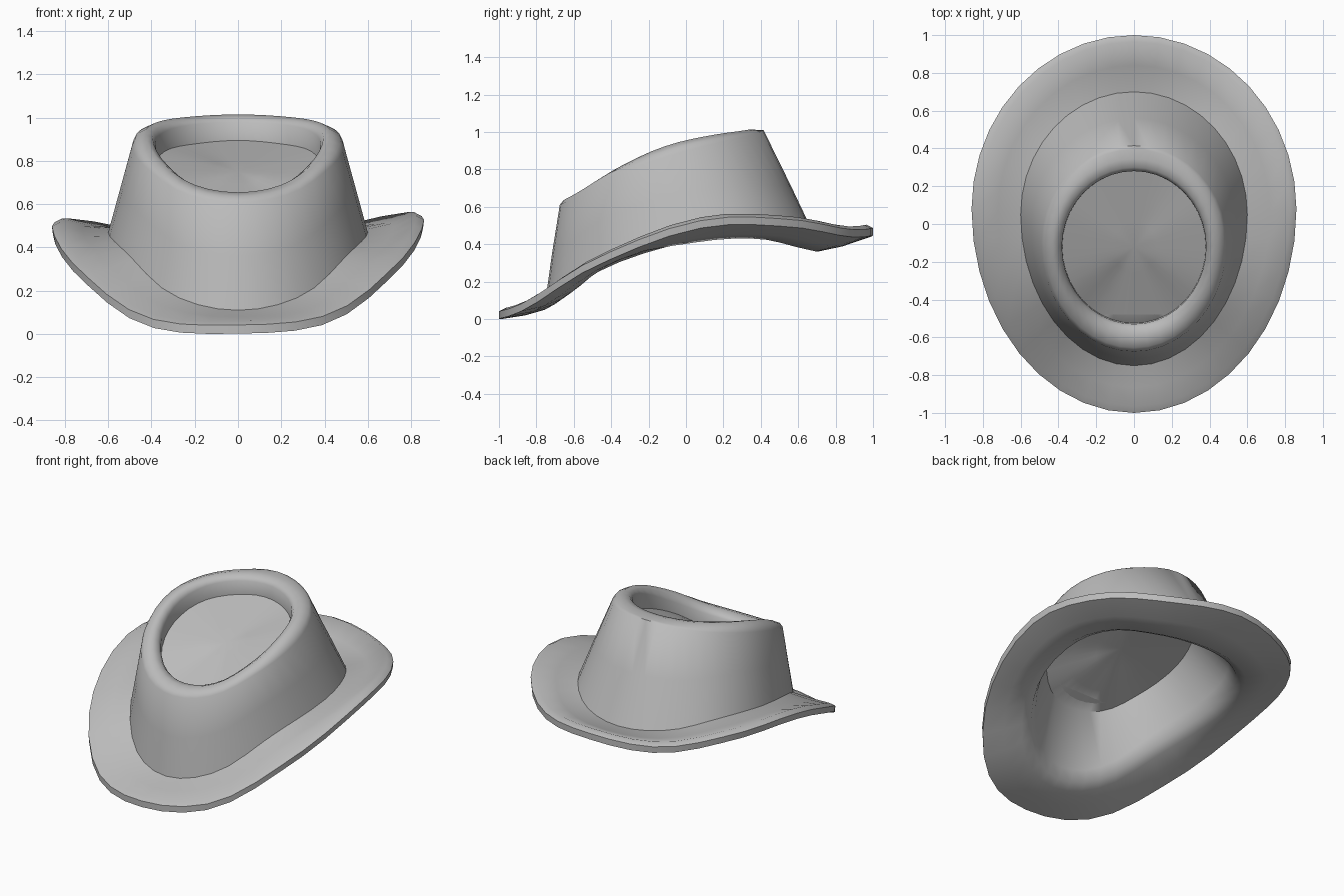
import bpy, bmesh, math

if "Cube" in bpy.data.objects:
    bpy.data.objects.remove(bpy.data.objects["Cube"])

SEG = 40

felt = bpy.data.materials.new("grey_felt")
felt.use_nodes = True
felt.diffuse_color = (0.5, 0.5, 0.5, 1)
bsdf = felt.node_tree.nodes["Principled BSDF"]
bsdf.inputs["Base Color"].default_value = (0.5, 0.5, 0.5, 1)
bsdf.inputs["Roughness"].default_value = 0.8

# Height profiles from front to back, one key every 30 degrees
BRIM = (0.03, 0.075, 0.31, 0.50, 0.51, 0.46, 0.475)
BASE = (0.11, 0.18, 0.38, 0.47, 0.49, 0.44, 0.42)
RIM = (0.61, 0.65, 0.77, 0.87, 0.94, 0.985, 1.01)
CREST = (0.65, 0.69, 0.81, 0.92, 0.975, 1.0, 1.01)
LIP = (0.63, 0.66, 0.76, 0.875, 0.94, 0.97, 0.98)
FLOOR = (0.55, 0.58, 0.69, 0.78, 0.85, 0.88, 0.895)


def height(keys, t):
    """Smooth mirrored interpolation of a height profile."""
    u = t / (math.pi / 6)
    i = min(int(u), 5)
    f = u - i
    a, b, c, d = (keys[6 - abs(6 - abs(i + k))] for k in (-1, 0, 1, 2))
    return b + 0.5 * f * (c - a + f * (2*a - 5*b + 4*c - d + f * (3*(b - c) + d - a)))


def blend(p, q, f):
    return tuple(a + (b - a) * f for a, b in zip(p, q))


def ring(bm, rx, front, back, mid, keys, dz=0.0, skew=0.0):
    verts = []
    for i in range(SEG):
        a = 2 * math.pi * i / SEG
        t = min(a, 2 * math.pi - a)
        c = math.cos(a)
        y = mid - c * (mid - front if c > 0 else back - mid)
        z = height(keys, t) + dz + skew * math.sin(a)
        verts.append(bm.verts.new((rx * math.sin(a), y, z)))
    return verts


def bridge(bm, r, s):
    for i in range(SEG):
        j = (i + 1) % SEG
        bm.faces.new((r[i], r[j], s[j], s[i]))


def cap(bm, r):
    """Close a ring with shrinking rings that flatten toward a centre."""
    centre = sum((v.co for v in r), r[0].co * 0) / SEG
    previous = r
    for f in (0.66, 0.33):
        inner = [bm.verts.new(centre.lerp(v.co, f)) for v in r]
        bridge(bm, previous, inner)
        previous = inner
    tip = bm.verts.new(centre)
    for i in range(SEG):
        bm.faces.new((previous[i], previous[(i + 1) % SEG], tip))


bm = bmesh.new()
sections = [
    # Dished top and rolled rim
    (0.38, -0.525, 0.28, -0.12, FLOOR),
    (0.382, -0.53, 0.28, -0.12, LIP),
    (0.395, -0.55, 0.30, -0.12, blend(LIP, CREST, 0.75)),
    (0.43, -0.60, 0.345, -0.11, CREST, 0.005),
    (0.475, -0.655, 0.395, -0.1, blend(RIM, CREST, 0.65)),
    (0.49, -0.675, 0.415, -0.1, RIM),
    # Crown wall down to the brim
    (0.545, -0.715, 0.56, -0.02, blend(RIM, BASE, 0.5)),
    (0.60, -0.75, 0.70, 0.05, BASE),
    # Brim top, edge and underside
    (0.72, -0.865, 0.84, 0.065, blend(BASE, BRIM, 0.45), 0.005, 0.007),
    (0.825, -0.965, 0.965, 0.08, BRIM, 0.03, 0.015),
    (0.86, -1.0, 1.0, 0.08, BRIM, 0.012, 0.015),
    (0.855, -1.0, 1.0, 0.08, BRIM, -0.028, 0.015),
    (0.73, -0.865, 0.84, 0.065, blend(BASE, BRIM, 0.45), -0.055, 0.007),
    (0.62, -0.755, 0.70, 0.05, BASE, -0.06),
    # Inner wall up to the ceiling
    (0.56, -0.70, 0.645, 0.04, BASE, -0.03),
    (0.53, -0.67, 0.60, 0.02, BASE, 0.04),
    (0.425, -0.59, 0.335, -0.12, FLOOR, -0.025),
]
rings = [ring(bm, *s) for s in sections]
for r, s in zip(rings, rings[1:]):
    bridge(bm, r, s)
cap(bm, rings[0])
cap(bm, rings[-1])
bmesh.ops.recalc_face_normals(bm, faces=bm.faces)

# Rest the brim on the ground
low = min(v.co.z for v in bm.verts)
for v in bm.verts:
    v.co.z -= low

mesh = bpy.data.meshes.new("felt_hat")
bm.to_mesh(mesh)
bm.free()
mesh.materials.append(felt)
hat = bpy.data.objects.new("felt_hat", mesh)
bpy.context.collection.objects.link(hat)
bpy.ops.object.select_all(action="DESELECT")
hat.select_set(True)
bpy.context.view_layer.objects.active = hat
bpy.ops.object.shade_smooth_by_angle(angle=math.radians(57))
